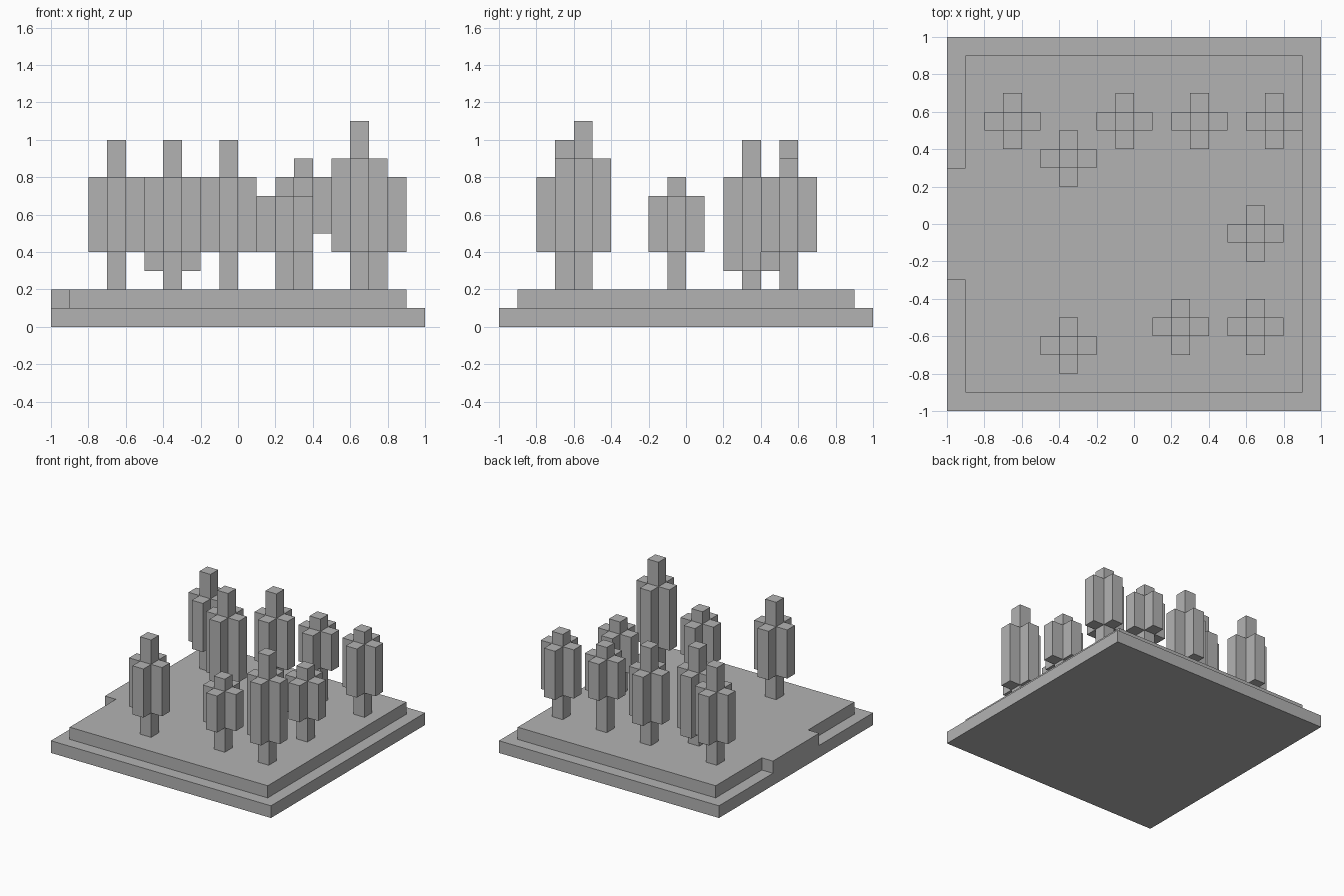
import bpy
import bmesh

cube = bpy.data.objects.get("Cube")
if cube:
    bpy.data.objects.remove(cube, do_unlink=True)

# Single flat grey
grey = bpy.data.materials.new("plain grey")
grey.use_nodes = True
colour = (0.45, 0.45, 0.45, 1)
grey.diffuse_color = colour
grey.node_tree.nodes["Principled BSDF"].inputs["Base Color"].default_value = colour


def add_prism(bm, outline, bottom, top):
    """Extrude a flat outline from bottom to top."""
    face = bm.faces.new([bm.verts.new((x, y, bottom)) for x, y in outline])
    result = bmesh.ops.extrude_face_region(bm, geom=[face])
    verts = [v for v in result["geom"] if isinstance(v, bmesh.types.BMVert)]
    bmesh.ops.translate(bm, verts=verts, vec=(0, 0, top - bottom))


def make_object(name, prisms, location=(0, 0, 0)):
    bm = bmesh.new()
    for outline, bottom, top in prisms:
        add_prism(bm, outline, bottom, top)
    bmesh.ops.recalc_face_normals(bm, faces=bm.faces)
    mesh = bpy.data.meshes.new(name)
    bm.to_mesh(mesh)
    bm.free()
    mesh.materials.append(grey)
    obj = bpy.data.objects.new(name, mesh)
    obj.location = location
    bpy.context.collection.objects.link(obj)


def square(half):
    return [(-half, -half), (half, -half), (half, half), (-half, half)]


def cross(inner, outer):
    """Plus-shaped outline: one arm's three points turned four times."""
    points = []
    arm = [(inner, -inner), (outer, -inner), (outer, inner)]
    for _ in range(4):
        points += arm
        arm = [(-y, x) for x, y in arm]
    return points


# Base plate, and ground slab with a path tab reaching the -x edge
GROUND = 0.2
make_object("base_plate", [(square(1), 0, 0.1)])
tab = [(-0.9, 0.3), (-1, 0.3), (-1, -0.3), (-0.9, -0.3)]
make_object("ground_slab", [(square(0.9) + tab, 0.1, GROUND)])

# Trees: x, y, foliage bottom, foliage top, trunk top
trees = [
    (-0.65, 0.55, 0.4, 0.8, 1.0),
    (-0.35, 0.35, 0.3, 0.8, 1.0),
    (-0.05, 0.55, 0.4, 0.8, 1.0),
    (0.35, 0.55, 0.5, 0.8, 0.9),
    (0.75, 0.55, 0.4, 0.8, 0.9),
    (0.65, -0.05, 0.4, 0.7, 0.8),
    (0.65, -0.55, 0.4, 0.9, 1.1),
    (0.25, -0.55, 0.4, 0.7, 0.8),
    (-0.35, -0.65, 0.4, 0.8, 1.0),
]
for number, (x, y, low, high, tip) in enumerate(trees, 1):
    make_object(f"tree_{number}", [
        (square(0.05), GROUND, low),
        (cross(0.05, 0.15), low, high),
        (square(0.05), high, tip),
    ], (x, y, 0))
